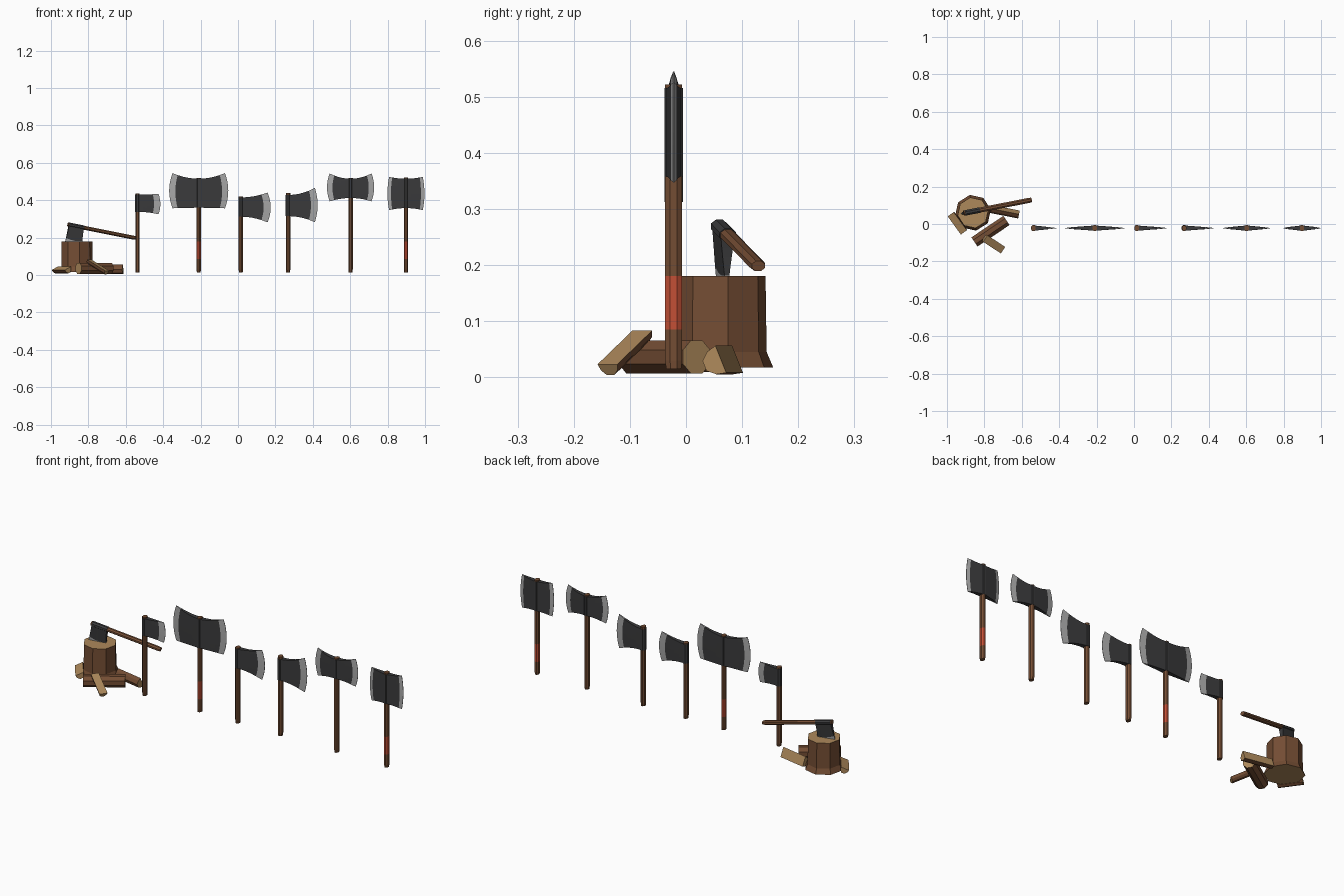
import bpy, bmesh, math
from mathutils import Vector, Matrix

if "Cube" in bpy.data.objects:
    bpy.data.objects.remove(bpy.data.objects["Cube"])


def material(name, rgb):
    m = bpy.data.materials.new(name)
    m.diffuse_color = (*rgb, 1)
    m.use_nodes = True
    m.node_tree.nodes["Principled BSDF"].inputs["Base Color"].default_value = m.diffuse_color
    return m


WOOD = material("brown wood", (.175, .075, .034))
CUT = material("cut wood", (.42, .25, .105))
IRON = material("dark iron", (.043, .043, .045))
STEEL = material("ground steel", (.39, .39, .39))
RED = material("red wrap", (.55, .08, .037))


def finish(name, bm, mats, matrix=None):
    bmesh.ops.recalc_face_normals(bm, faces=bm.faces)
    if matrix is not None:
        bm.transform(matrix)
    me = bpy.data.meshes.new(name)
    bm.to_mesh(me)
    bm.free()
    for m in mats:
        me.materials.append(m)
    ob = bpy.data.objects.new(name, me)
    bpy.context.collection.objects.link(ob)
    return ob


def tube(name, rings, mats, matrix, sides=8, turn=22.5, band=None, cap=0):
    """Loft of (z, rx, ry) rings; 'band' is the segment given material 1."""
    bm = bmesh.new()
    loops = []
    for z, rx, ry in rings:
        loops.append([bm.verts.new((rx * math.cos(a), ry * math.sin(a), z)) for a in
                      (math.radians(turn) + math.tau * i / sides for i in range(sides))])
    for k, (lo, hi) in enumerate(zip(loops, loops[1:])):
        for i in range(sides):
            j = (i + 1) % sides
            f = bm.faces.new((lo[i], lo[j], hi[j], hi[i]))
            f.material_index = int(k == band)
    for end in (loops[0], loops[-1]):
        bm.faces.new(end).material_index = cap
    return finish(name, bm, mats, matrix)


def blade(name, side, root, body, tip, reach, matrix):
    """Flared blade. root=(zlo,zhi); body=x of the bevel start; tip=(x,zlo,zhi)."""
    bm = bmesh.new()
    tx, t0, t1 = tip
    bulge = reach - tx
    us = [0, .25, .5, .75, 1]
    cols = []
    for k, u in enumerate(us + [None]):
        if u is None:
            x, b, half, w = tx, bulge, .0008, 1
        else:
            x, b = .008 + (body - bulge * .7 - .008) * u, bulge * .7 * u
            half, w = .0135 - .0085 * u, (x / tx) ** 2
        lo, hi = root[0] + (t0 - root[0]) * w, root[1] + (t1 - root[1]) * w
        col = []
        for n in range(9):
            s = n / 4 - 1
            p = (side * (x + b * (1 - s * s)), half, lo + (hi - lo) * n / 8)
            col.append((bm.verts.new(p), bm.verts.new((p[0], -half, p[2]))))
        cols.append(col)
    for k, (a, b) in enumerate(zip(cols, cols[1:])):
        steel = int(k == len(us) - 1)
        for n in range(8):
            for s in (0, 1):
                bm.faces.new((a[n][s], b[n][s], b[n + 1][s], a[n + 1][s])).material_index = steel
        for n in (0, 8):
            bm.faces.new((a[n][0], b[n][0], b[n][1], a[n][1])).material_index = steel
    for col, m in ((cols[0], 0), (cols[-1], 1)):
        for n in range(8):
            bm.faces.new((col[n][0], col[n][1], col[n + 1][1], col[n + 1][0])).material_index = m
    return finish(name, bm, [IRON, STEEL], matrix)


def axe(name, top, root, body, tip, reach, matrix, double=False, wrap=False):
    # shaft with optional red grip, iron collar, then one or two blades
    zs = [.015, .03, .085, .18, root[0], top]
    shaft = [(z, .0125 if i else .011, .0165 if i else .0145) for i, z in enumerate(zs)]
    tube(name + "_handle", shaft, [WOOD, RED], matrix, band=2 if wrap else None)
    tube(name + "_collar", [(root[0], .0145, .018), (root[1], .0145, .018)], [IRON], matrix)
    for side in ((1, -1) if double else (1,)):
        blade(f"{name}_blade_{'right' if side > 0 else 'left'}", side, root, body, tip, reach, matrix)


def along(a, b, normal):
    """Matrix with z along a-b and y close to the normal."""
    z = (Vector(b) - Vector(a)).normalized()
    y = Vector(normal)
    y = (y - z * y.dot(z)).normalized()
    m = Matrix((y.cross(z), y, z)).transposed().to_4x4()
    m.translation = Vector(a)
    return m


def split_log(name, a, b, normal, w, t):
    # half log: flat sawn side towards the normal, bark on the rest
    bm = bmesh.new()
    length = (Vector(b) - Vector(a)).length
    prof = [(-.5 * w, 0), (-.42 * w, -.55 * t), (-.18 * w, -t), (.18 * w, -t), (.42 * w, -.55 * t), (.5 * w, 0)]
    lo, hi = [[bm.verts.new((x, y, z)) for x, y in prof] for z in (0, length)]
    for i in range(6):
        j = (i + 1) % 6
        bm.faces.new((lo[i], lo[j], hi[j], hi[i])).material_index = int(i == 5)
    for end in (lo, hi):
        bm.faces.new(end).material_index = 1
    finish(name, bm, [WOOD, CUT], along(a, b, normal))


def at(x):
    return Matrix.Translation((x, -.022, 0))


# row of standing axes
axe("hatchet", .437, (.338, .43), .088, (.112, .325, .434), .122, at(-.537))
axe("great_axe", .52, (.36, .515), .125, (.14, .357, .545), .158, at(-.21), True, True)
axe("bearded_axe", .42, (.312, .415), .122, (.143, .282, .441), .16, at(.015))
axe("felling_axe", .44, (.315, .428), .122, (.143, .283, .466), .158, at(.268))
axe("double_axe", .52, (.412, .515), .097, (.112, .394, .543), .126, at(.602), True)
axe("battle_axe", .522, (.358, .515), .08, (.09, .347, .525), .099, at(.898), True, True)

# chopping stump with flared foot and sawn top
stump = tube("stump", [(.017, .097, .097), (.045, .085, .085), (.18, .083, .083)],
             [WOOD, CUT], Matrix.Translation((-.861, .06, 0)), turn=10, cap=1)

# axe stuck in the stump: shaft along z, blade (+x) pointing down
z = Vector((-.361, -.071, .072)).normalized()
x = Vector((0, 0, -1))
x = (x - z * x.dot(z)).normalized()
pose = Matrix((x, z.cross(x), z)).transposed().to_4x4()
pose.translation = Vector((-.548, .129, .198))
axe("stuck_axe", .437, (.338, .43), .088, (.112, .325, .434), .122,
    pose @ Matrix.Scale(.89, 4) @ Matrix.Translation((0, 0, -.015)))

# firewood around the stump
a, b = (-.853, -.096, .036), (-.682, .019, .036)
n = (Vector(b) - Vector(a)).length
tube("round_log", [(0, .032, .032), (n, .032, .032)], [WOOD, CUT], along(a, b, (0, 0, 1)), cap=1)
split_log("split_log_right", (-.765, .092, .032), (-.613, .062, .032), (0, 1, .4), .052, .032)
split_log("split_log_front", (-.795, -.078, .083), (-.70, -.14, .023), (0, 0, 1), .042, .022)
split_log("split_log_left", (-.98, .052, .036), (-.91, -.045, .036), (-.3, -.3, .9), .043, .026)
